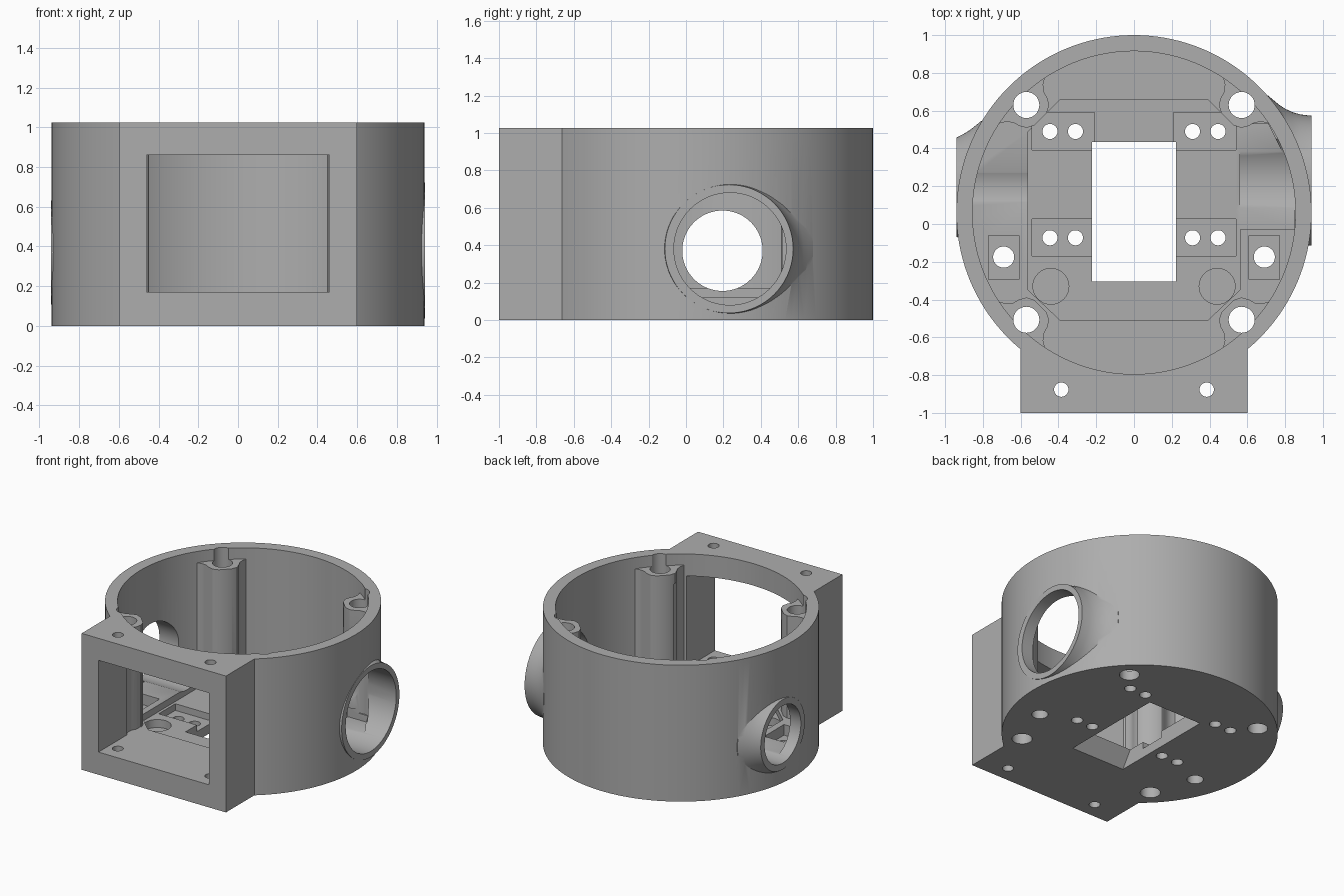
import bpy, bmesh
from math import sin, cos, pi
from mathutils import Vector, Matrix

cube = bpy.data.objects.get("Cube")
if cube:
    bpy.data.objects.remove(cube)

grey = bpy.data.materials.new("plain grey")
grey.use_nodes = True
colour = (0.42, 0.42, 0.42, 1)
grey.diffuse_color = colour
grey.node_tree.nodes["Principled BSDF"].inputs["Base Color"].default_value = colour


def loft(name, loops):
    """Closed solid through vertex loops of equal length."""
    bm = bmesh.new()
    rings = [[bm.verts.new(p) for p in loop] for loop in loops]
    n = len(rings[0])
    for a, b in zip(rings, rings[1:]):
        for i in range(n):
            j = (i + 1) % n
            bm.faces.new((a[i], a[j], b[j], b[i]))
    bm.faces.new(rings[0][::-1])
    bm.faces.new(rings[-1])
    bmesh.ops.recalc_face_normals(bm, faces=bm.faces)
    mesh = bpy.data.meshes.new(name)
    bm.to_mesh(mesh)
    bm.free()
    mesh.materials.append(grey)
    obj = bpy.data.objects.new(name, mesh)
    bpy.context.collection.objects.link(obj)
    return obj


def prism(name, points, z0, z1):
    return loft(name, [[(x, y, z) for x, y in points] for z in (z0, z1)])


def box(name, x0, x1, y0, y1, z0, z1):
    return prism(name, [(x0, y0), (x1, y0), (x1, y1), (x0, y1)], z0, z1)


def circle(r, n):
    return [(r * cos(2 * pi * i / n), r * sin(2 * pi * i / n)) for i in range(n)]


def tube(name, x, y, r, z0, z1, n=32):
    return prism(name, [(x + a, y + b) for a, b in circle(r, n)], z0, z1)


def lathe_x(name, y, z, profile, n=72):
    """Solid of revolution about a sideways axis; profile holds (x, radius)."""
    return loft(name, [[(x, y + a, z + b) for a, b in circle(r, n)] for x, r in profile])


def combine(target, tool, operation):
    mod = target.modifiers.new("combine", 'BOOLEAN')
    mod.operation = operation
    mod.solver = 'EXACT'
    mod.object = tool
    bpy.context.view_layer.objects.active = target
    bpy.ops.object.modifier_apply(modifier=mod.name)
    bpy.data.objects.remove(tool)


def add(tool):
    combine(housing, tool, 'UNION')


def cut(tool):
    combine(housing, tool, 'DIFFERENCE')


CY, HEIGHT, FLOOR, POCKET = 0.06, 1.025, 0.17, 0.12

# Round shell with the square front block
housing = tube("housing", 0, CY, 0.94, 0, HEIGHT, 144)
add(box("front_block", -0.6, 0.6, -1, -0.3, 0, HEIGHT))

# Flared side port bosses, trimmed level with the base
left_flare = [(0.4, 0.45), (0.71, 0.45), (0.74, 0.425), (0.77, 0.4), (0.8, 0.38),
              (0.84, 0.362), (0.88, 0.35), (0.941, 0.343)]
right_flare = [(-0.5, 0.35), (-0.81, 0.35), (-0.84, 0.325), (-0.87, 0.302),
               (-0.9, 0.283), (-0.941, 0.262)]
for name, y, z, flare in (("left_port", 0.23, 0.38, left_flare),
                          ("right_port", 0.195, 0.37, right_flare)):
    boss = lathe_x(name, y, z, flare)
    combine(boss, box("trim", -2, 2, -2, 2, -1, 0), 'DIFFERENCE')
    add(boss)

# Hollow interior
cut(tube("interior", 0, CY, 0.855, FLOOR, 2, 144))

# Corner screw posts blending into the wall
half = [(0.89, 0.21), (0.85, 0.19), (0.82, 0.14), (0.79, 0.115), (0.755, 0.105),
        (0.72, 0.085), (0.70, 0.045)]
outline = half + [(d, -t) for d, t in reversed(half)]
for k in range(4):
    turn = Matrix.Rotation(pi / 4 + k * pi / 2, 2)
    pts = [turn @ Vector(p) + Vector((0, CY)) for p in outline]
    add(prism("post", pts, 0.05, 0.94))

# Front window
cut(box("window", -0.46, 0.46, -1.2, -0.5, FLOOR, 0.86))

# Side port openings, grooving the floor
cut(lathe_x("left_opening", 0.235, 0.38, [(0.56, 0.3), (1.2, 0.3)]))
cut(lathe_x("right_opening", 0.195, 0.37, [(-0.56, 0.215), (-1.2, 0.215)]))

# Recessed floor with clipped corners, open towards the left port
cut(prism("floor_pocket", [(-0.39, -0.51), (0.39, -0.51), (0.56, -0.35), (0.56, 0.49),
                           (0.39, 0.66), (-0.39, 0.66), (-0.56, 0.49), (-0.56, -0.35)],
          POCKET, 0.3))
cut(prism("side_pocket", [(0.5, -0.03), (0.85, -0.03), (0.85, 0.12), (0.8, 0.35),
                          (0.71, 0.53), (0.5, 0.53)], POCKET, 0.2))

# Central opening with a sloped front edge
slot = [(-0.39, -0.01), (0.433, -0.01), (0.433, 0.4), (-0.305, 0.4), (-0.305, POCKET)]
cut(loft("central_opening", [[(x, y, z) for y, z in slot] for x in (-0.223, 0.223)]))

for s in (-1, 1):
    def span(a, b):
        return sorted((s * a, s * b))
    # Paired fastener recesses and holes
    for y, inner in ((0.49, 0.21), (-0.073, 0.2)):
        cut(box("fastener_recess", *span(inner, 0.54), y - 0.097, y + 0.1, 0.07, 0.2))
        for x in (0.31, 0.445):
            cut(tube("fastener_hole", s * x, y, 0.04, -1, 0.3))
    # Side screw recess and round blind recess
    cut(box("screw_recess", *span(0.61, 0.77), -0.293, -0.06, 0.09, 0.25))
    cut(tube("screw_hole", s * 0.69, -0.175, 0.056, -1, 0.3))
    cut(tube("round_recess", s * 0.44, -0.33, 0.095, 0.06, 0.3))
    # Corner and front block through holes
    for y in (0.63, -0.507):
        cut(tube("corner_hole", s * 0.57, y, 0.069, -1, 2))
    cut(tube("block_hole", s * 0.385, -0.877, 0.038, -1, 2))

# Smooth curved walls with sharp edges
bpy.ops.object.select_all(action='DESELECT')
housing.select_set(True)
bpy.context.view_layer.objects.active = housing
bpy.ops.object.shade_smooth_by_angle(angle=pi / 6)
